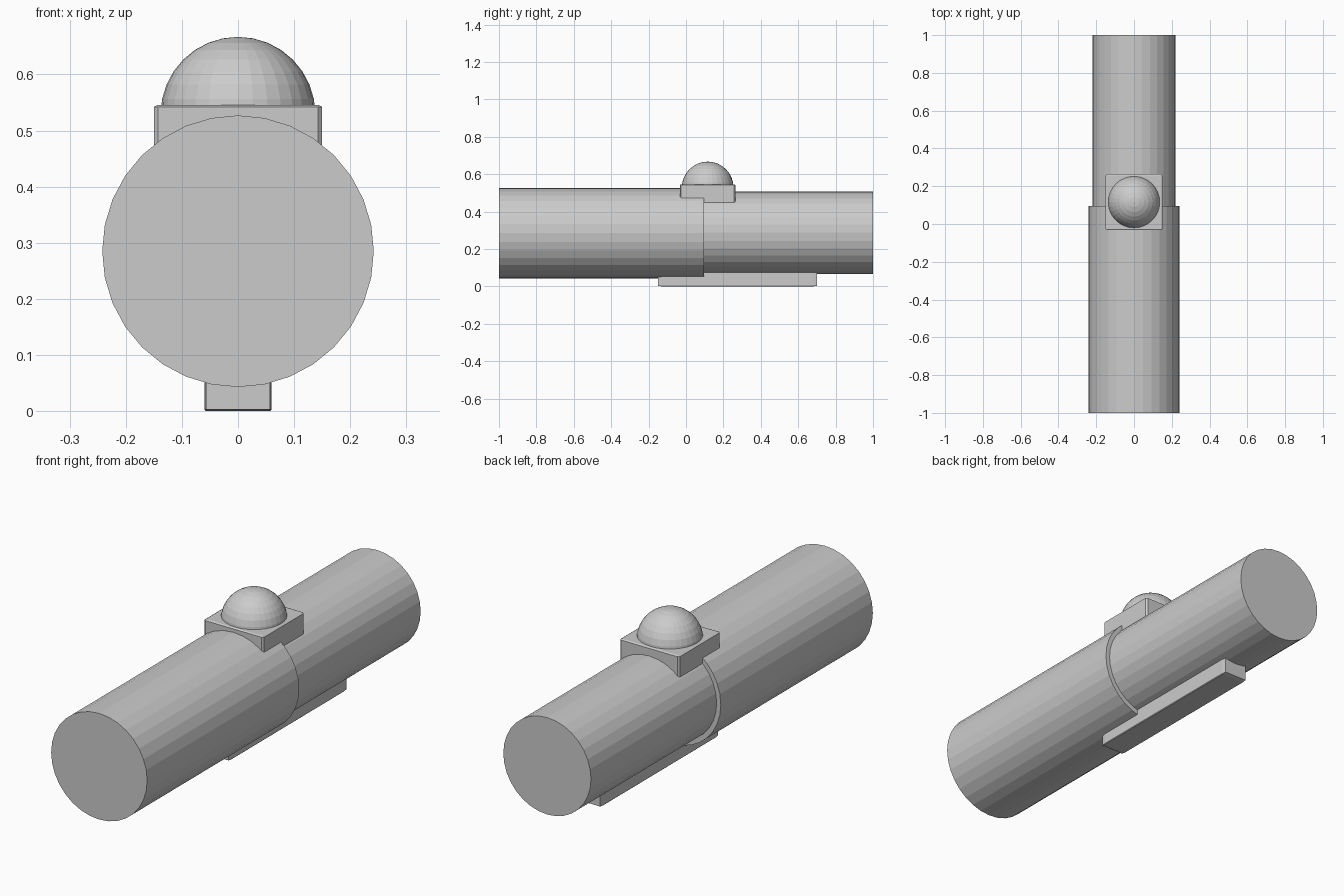
import bpy, math

if "Cube" in bpy.data.objects:
    bpy.data.objects.remove(bpy.data.objects["Cube"])


def tube(name, radius, y0, y1, z):
    # 32-sided cylinder lying along y
    bpy.ops.mesh.primitive_cylinder_add(
        vertices=32, radius=radius, depth=y1 - y0,
        location=(0, (y0 + y1) / 2, z), rotation=(math.pi / 2, 0, 0))
    bpy.context.object.name = name


def block(name, x, y, z, bevel):
    # Box with chamfered edges; the chamfer stretches with the box scale
    bpy.ops.mesh.primitive_cube_add(
        size=1, location=[(a + b) / 2 for a, b in (x, y, z)])
    ob = bpy.context.object
    ob.name = name
    ob.scale = [b - a for a, b in (x, y, z)]
    mod = ob.modifiers.new("chamfer", 'BEVEL')
    mod.width = bevel
    mod.segments = 1


# Main body: wide front barrel and slightly slimmer rear barrel
tube("front_barrel", 0.242, -1.0, 0.095, 0.285)
tube("rear_barrel", 0.221, 0.09, 1.0, 0.287)

# Square mount on top, carrying the dome
block("dome_mount", (-0.15, 0.15), (-0.033, 0.265), (0.40, 0.546), 0.025)
bpy.ops.mesh.primitive_uv_sphere_add(
    segments=32, ring_count=16, radius=0.138, location=(0, 0.116, 0.529))
bpy.context.object.name = "dome"

# Rail underneath
block("bottom_rail", (-0.06, 0.06), (-0.15, 0.70), (0.0, 0.12), 0.025)
